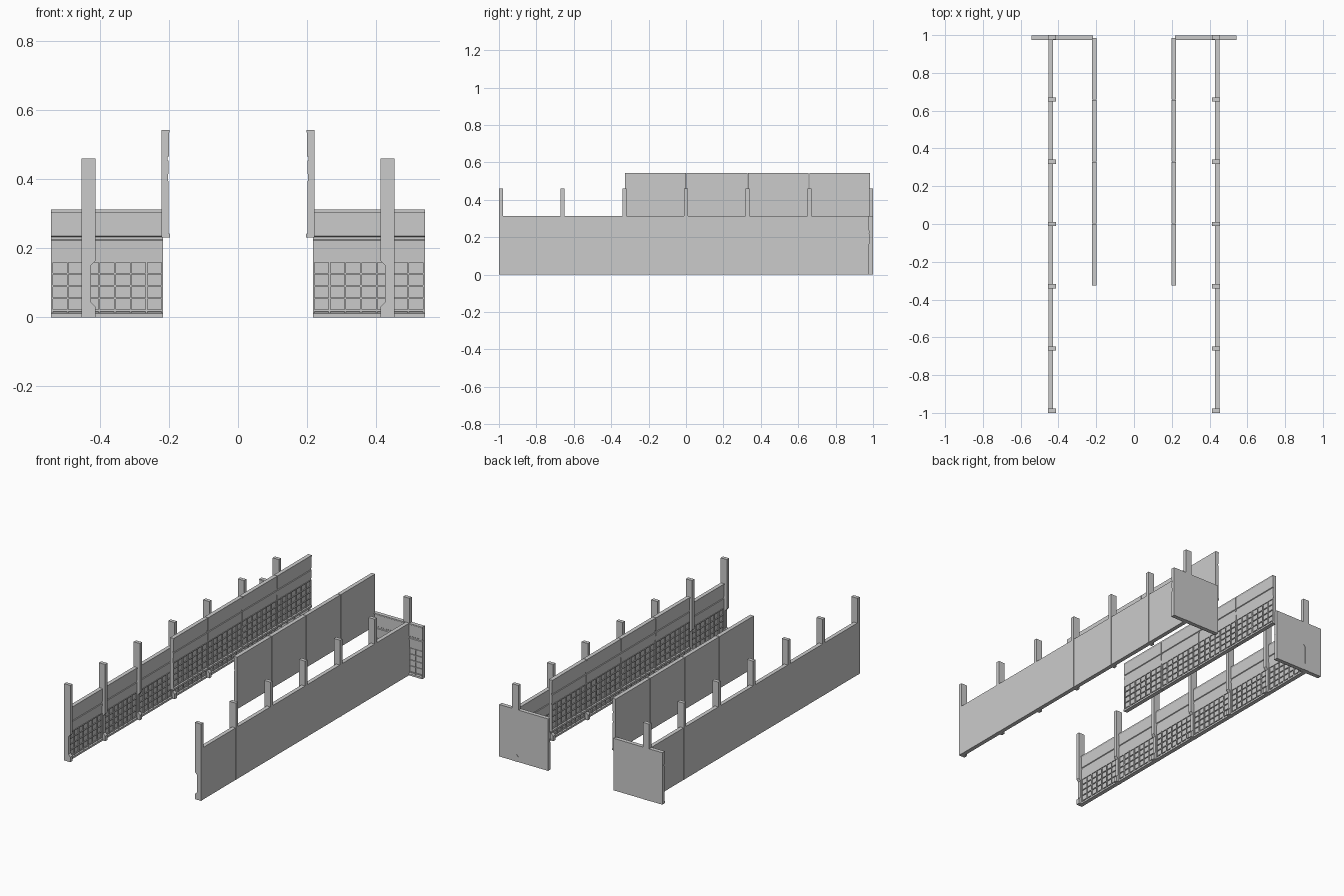
import bpy, bmesh
from mathutils import Vector

if "Cube" in bpy.data.objects:
    bpy.data.objects.remove(bpy.data.objects["Cube"])

L, H = 0.325, 0.312          # panel module length and height
BAR = 0.005                  # lattice bar width

# side profile of a panel: (depth from plain back, height)
PANEL = [(0, 0), (0.025, 0), (0.025, 0.011), (0.016, 0.015), (0.016, 0.163),
         (0.0195, 0.165), (0.0215, 0.222), (0.018, 0.225), (0.018, 0.233),
         (0.022, 0.236), (0.022, 0.303), (0.024, 0.306), (0.024, H), (0, H)]

# side profile of a post: (depth from outer face, height)
POST = [(0, 0), (0.041, 0), (0.041, 0.030), (0.028, 0.044), (0.028, 0.150),
        (0.041, 0.164), (0.041, 0.461), (0, 0.461)]


def extrude(bm, profile, origin, along, depth, length):
    """Sweep a depth/height profile along one axis."""
    rings = []
    for u in (0, length):
        rings.append([bm.verts.new(origin + along * u + depth * d + Vector((0, 0, z)))
                      for d, z in profile])
    n = len(profile)
    for i in range(n):
        j = (i + 1) % n
        bm.faces.new((rings[0][i], rings[0][j], rings[1][j], rings[1][i]))
    bm.faces.new(rings[0])
    bm.faces.new(rings[1])


def rect(d0, d1, z0, z1):
    return [(d0, z0), (d1, z0), (d1, z1), (d0, z1)]


def finish(bm, name):
    bmesh.ops.recalc_face_normals(bm, faces=bm.faces)
    mesh = bpy.data.meshes.new(name)
    bm.to_mesh(mesh)
    bm.free()
    obj = bpy.data.objects.new(name, mesh)
    bpy.context.collection.objects.link(obj)
    return obj


def panel(name, origin, along, depth, length=L):
    origin, along, depth = Vector(origin), Vector(along), Vector(depth)
    bm = bmesh.new()
    extrude(bm, PANEL, origin, along, depth, length)
    # vertical lattice bars, 7 columns
    for i in range(8):
        u = i * (length - BAR) / 7
        extrude(bm, rect(0.014, 0.0215, 0.013, 0.164), origin + along * u, along, depth, BAR)
    # horizontal lattice bars, 4 rows
    for i in range(5):
        z = 0.017 + i * 0.0355
        extrude(bm, rect(0.014, 0.021, z, z + BAR), origin + along * 0.001,
                along, depth, length - 0.002)
    return finish(bm, name)


def post(name, origin, depth):
    bm = bmesh.new()
    extrude(bm, POST, Vector(origin), Vector((0, 1, 0)), Vector(depth), 0.022)
    return finish(bm, name)


PITCH = 0.978 / 3 + 0.0      # spacing of posts along the outer walls
for s, side in ((-1, "left"), (1, "right")):
    inward = (-s, 0, 0)
    # posts and outer wall
    for i in range(7):
        y = -1 + i * (2 - 0.022) / 6
        post(f"{side}_post_{i + 1}", (s * 0.4545, y, 0), inward)
        if i < 6:
            gap = (2 - 0.022) / 6 - 0.022
            panel(f"{side}_outer_panel_{i + 1}", (s * 0.4535, y + 0.0215, 0),
                  (0, 1, 0), inward, gap + 0.001)
    # raised inner wall
    for i in range(4):
        panel(f"{side}_inner_panel_{i + 1}", (s * 0.2225, -0.326 + i * 0.3285, 0.231),
              (0, 1, 0), inward)
    # end panel across the back
    panel(f"{side}_end_panel", (s * 0.217, 0.9985, 0), (s, 0, 0), (0, -1, 0))
